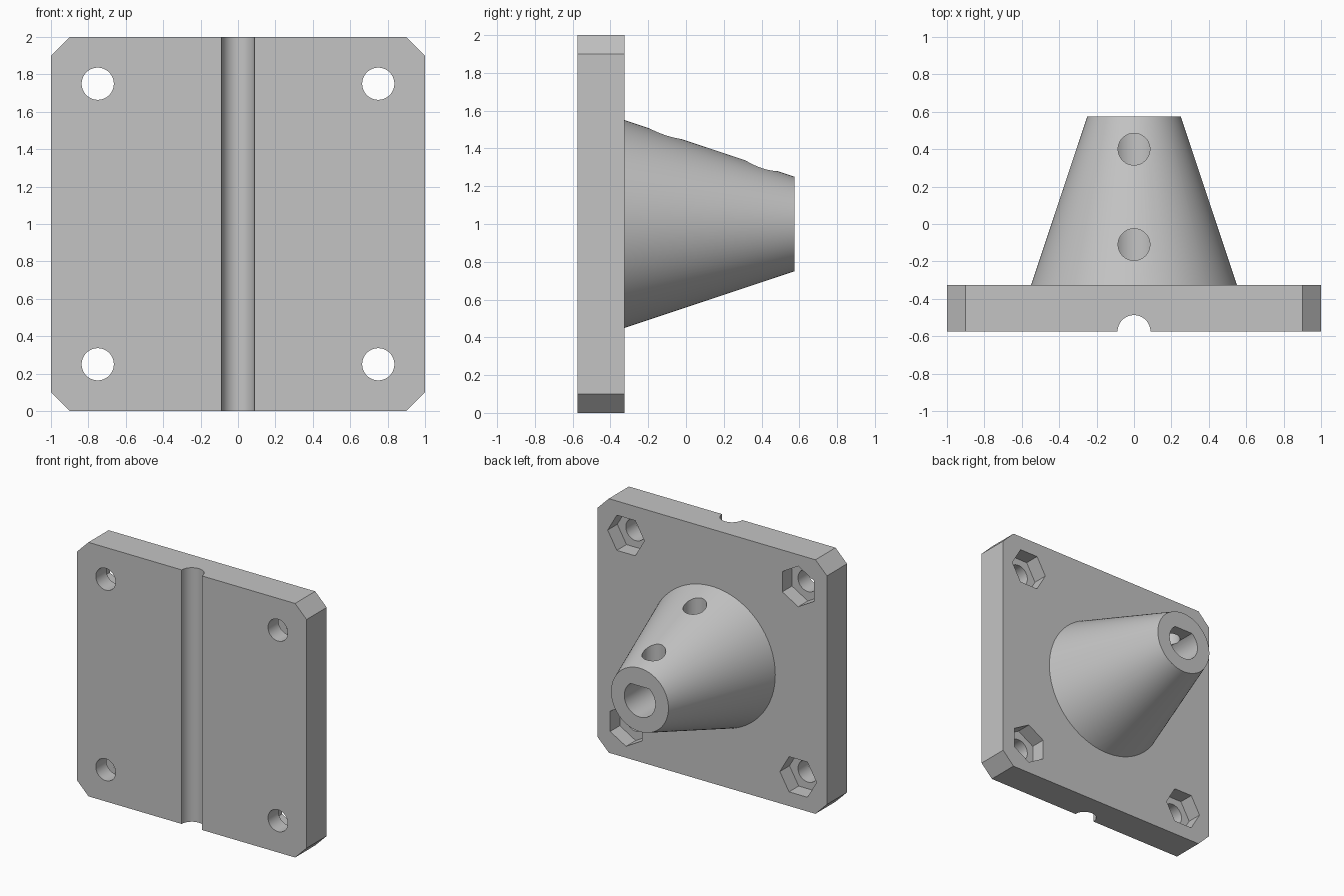
import bpy, bmesh
from math import pi, sin, cos, asin
from mathutils import Matrix

old = bpy.data.objects.get("Cube")
if old:
    bpy.data.objects.remove(old)

FRONT, BACK, TIP = -0.575, -0.325, 0.575    # plate faces and cone end along y
MID = 1.0                                   # height of the cone axis

grey = bpy.data.materials.new("light grey")
grey.use_nodes = True
grey.diffuse_color = (0.55, 0.55, 0.55, 1)
grey.node_tree.nodes["Principled BSDF"].inputs["Base Color"].default_value = (0.55, 0.55, 0.55, 1)


def finish(name, bm):
    bmesh.ops.recalc_face_normals(bm, faces=bm.faces)
    mesh = bpy.data.meshes.new(name)
    bm.to_mesh(mesh)
    bm.free()
    mesh.materials.append(grey)
    obj = bpy.data.objects.new(name, mesh)
    bpy.context.collection.objects.link(obj)
    return obj


def prism(name, outline, y0, y1):
    """Extrude an x, z outline from y0 to y1."""
    bm = bmesh.new()
    face = bm.faces.new([bm.verts.new((x, y0, z)) for x, z in outline])
    new = bmesh.ops.extrude_face_region(bm, geom=[face])["geom"]
    verts = [v for v in new if isinstance(v, bmesh.types.BMVert)]
    bmesh.ops.translate(bm, verts=verts, vec=(0, y1 - y0, 0))
    return finish(name, bm)


def ring(x, z, r, n, turn=0):
    return [(x + r * cos(turn + 2 * pi * i / n), z + r * sin(turn + 2 * pi * i / n))
            for i in range(n)]


def upright_cylinder(name, y, r, z0, z1):
    bm = bmesh.new()
    bmesh.ops.create_cone(bm, cap_ends=True, segments=64, radius1=r, radius2=r, depth=z1 - z0,
                          matrix=Matrix.Translation((0, y, (z0 + z1) / 2)))
    return finish(name, bm)


def combine(target, tool, operation):
    """Apply a boolean and discard the tool object."""
    mod = target.modifiers.new(operation, "BOOLEAN")
    mod.operation = operation
    mod.solver = "EXACT"
    mod.object = tool
    bpy.context.view_layer.objects.active = target
    bpy.ops.object.modifier_apply(modifier=mod.name)
    bpy.data.objects.remove(tool)


# Square plate with chamfered corners
a, b = 1.0, 0.9
plate = prism("mounting_plate", [(x, z + MID) for x, z in (
    (a, -b), (a, b), (b, a), (-b, a), (-a, b), (-a, -b), (-b, -a), (b, -a))], FRONT, BACK)

# Tapered boss, sunk a little into the plate so that it fuses
sink, slope = 0.06, (0.55 - 0.25) / (TIP - BACK)
bm = bmesh.new()
bmesh.ops.create_cone(bm, cap_ends=True, segments=128, radius1=0.55 + slope * sink, radius2=0.25,
                      depth=TIP - BACK + sink,
                      matrix=Matrix.Translation((0, (TIP + BACK - sink) / 2, MID))
                      @ Matrix.Rotation(-pi / 2, 4, "X"))
combine(plate, finish("tapered_boss", bm), "UNION")

# Half-round groove down the front
combine(plate, upright_cylinder("groove_cutter", FRONT, 0.088, -0.1, 2.1), "DIFFERENCE")

# Corner bolt holes with hexagonal nut pockets, each turned a quarter from the last
for i, (sx, sz) in enumerate(((1, 1), (-1, 1), (-1, -1), (1, -1))):
    x, z = 0.75 * sx, MID + 0.75 * sz
    combine(plate, prism("bolt_cutter", ring(x, z, 0.086, 64), FRONT - 0.1, BACK + 0.1), "DIFFERENCE")
    combine(plate, prism("nut_cutter", ring(x, z, 0.16, 6, i * pi / 2),
                         BACK - 0.12, BACK + 0.1), "DIFFERENCE")

# D-shaped shaft bore, flat side up
r, flat = 0.135, 0.108
start = pi - asin(flat / r)
sweep = pi + 2 * asin(flat / r)
bore = [(r * cos(start + sweep * i / 56), MID + r * sin(start + sweep * i / 56)) for i in range(57)]
combine(plate, prism("bore_cutter", bore, BACK, TIP + 0.1), "DIFFERENCE")

# Two set-screw holes from the top into the bore
for y in (0.40, -0.11):
    combine(plate, upright_cylinder("screw_cutter", y, 0.085, MID, 1.8), "DIFFERENCE")

# Smooth the round surfaces, keep the edges crisp
plate.name = "shaft_mount"
bpy.ops.object.select_all(action="DESELECT")
plate.select_set(True)
bpy.context.view_layer.objects.active = plate
bpy.ops.object.shade_smooth_by_angle(angle=pi / 9)
